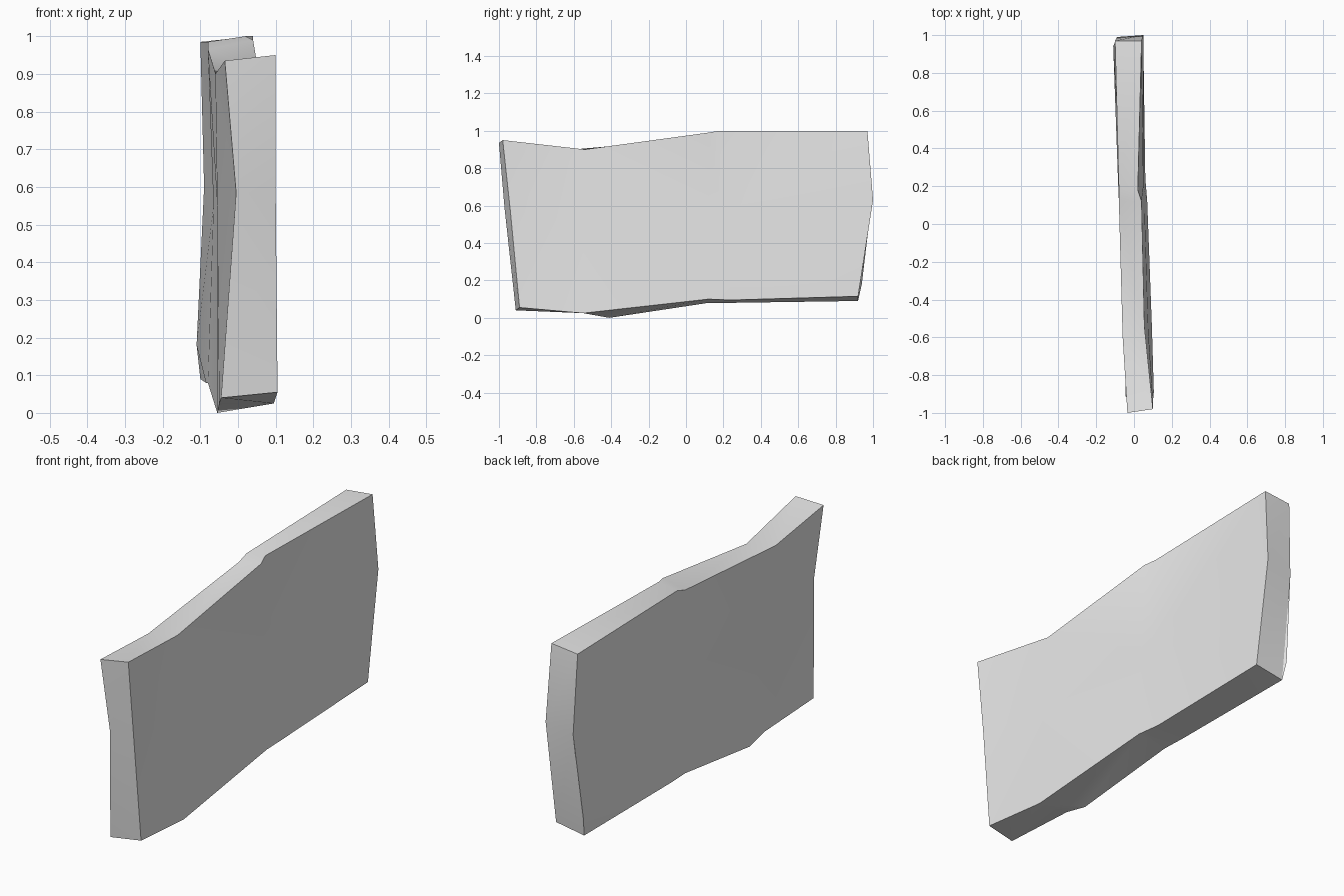
import bpy
import bmesh
import math

cube = bpy.data.objects.get("Cube")
if cube:
    bpy.data.objects.remove(cube, do_unlink=True)

# Plain stone colour
stone = bpy.data.materials.new("light_grey_stone")
stone.use_nodes = True
grey = (0.8, 0.8, 0.8, 1)
stone.diffuse_color = grey
stone.node_tree.nodes["Principled BSDF"].inputs["Base Color"].default_value = grey

# Columns of each broad side, front to back; each runs bottom, middle, top
LEFT_SIDE = [
    [(.105, -.89, .055), (.1, -.94, .58), (.1, -.98, .95)],
    [(.095, -.55, .025), (.075, -.55, .5), (.055, -.54, .9)],
    [(.07, .12, .1), (.055, .12, .55), (.04, .12, .99)],
    [(.06, .24, .095), (.05, .2, .55), (.02, .18, 1)],
    [(.05, .92, .115), (.05, 1, .63), (.04, .97, 1)],
]
RIGHT_SIDE = [
    [(-.045, -.91, .04), (-.005, -.97, .585), (-.035, -1, .935)],
    [(-.055, -.41, 0), (-.055, -.5, .55), (-.06, -.6, .9)],
    [(-.08, .12, .08), (-.06, .12, .55), (-.08, .12, .965)],
    [(-.085, .24, .08), (-.065, .2, .55), (-.08, .18, .985)],
    [(-.1, .92, .09), (-.09, .99, .6), (-.1, .97, .985)],
]

bm = bmesh.new()


def add_points(columns):
    return [[bm.verts.new(point) for point in column] for column in columns]


def bridge(strip_a, strip_b):
    """Join two rows of vertices with a strip of quads."""
    for i in range(len(strip_a) - 1):
        bm.faces.new((strip_a[i], strip_a[i + 1], strip_b[i + 1], strip_b[i]))


def add_corner(vert_a, vert_b, position):
    """Break the edge between two vertices with a chipped corner."""
    edge = bm.edges.get((vert_a, vert_b))
    new_vert = bmesh.utils.edge_split(edge, vert_a, 0.5)[1]
    new_vert.co = position


left = add_points(LEFT_SIDE)
right = add_points(RIGHT_SIDE)

# Broad sides
for side in (left, right):
    for column, following in zip(side, side[1:]):
        bridge(column, following)

# Front and back ends
for end in (0, -1):
    bridge(left[end], right[end])

# Bottom and top edges
for row in (0, -1):
    bridge([column[row] for column in left], [column[row] for column in right])

# Chips at the lower back corner and the lower front edge
add_corner(right[-1][0], right[-1][1], (-.11, .94, .18))
add_corner(right[0][0], right[1][0], (-.05, -.53, .025))

bmesh.ops.triangulate(bm, faces=bm.faces[:])
bmesh.ops.recalc_face_normals(bm, faces=bm.faces[:])

mesh = bpy.data.meshes.new("stone_slab")
bm.to_mesh(mesh)
bm.free()
mesh.materials.append(stone)
slab = bpy.data.objects.new("stone_slab", mesh)
bpy.context.collection.objects.link(slab)

# Soft broad sides with crisp rims
bpy.ops.object.select_all(action="DESELECT")
slab.select_set(True)
bpy.context.view_layer.objects.active = slab
bpy.ops.object.shade_smooth_by_angle(angle=math.radians(30))
